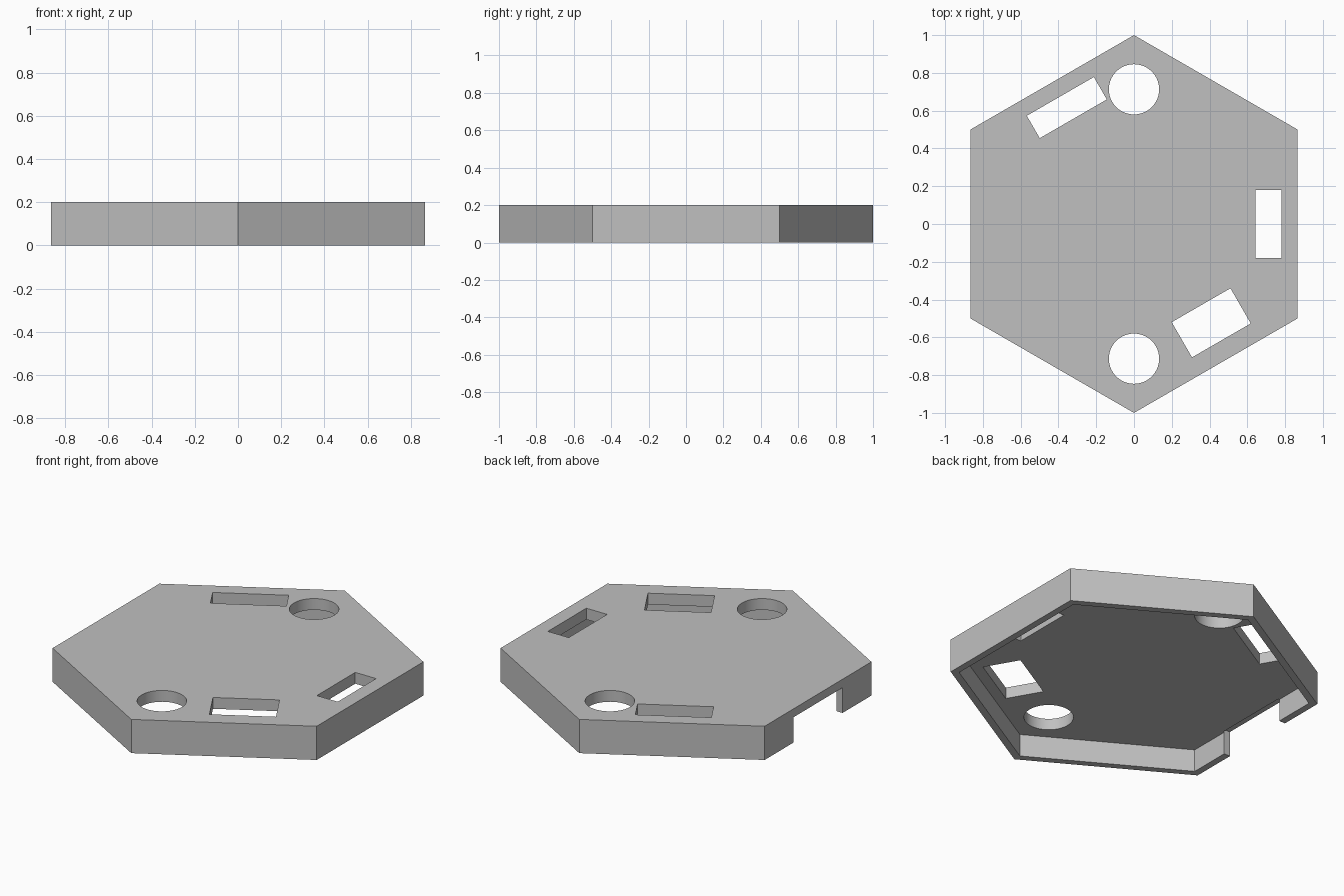
import bpy
from math import radians, cos, sin

cube = bpy.data.objects.get("Cube")
if cube:
    bpy.data.objects.remove(cube, do_unlink=True)

HEIGHT = 0.2
PLATE = 0.067
WALL = 0.04
NOTCH_TOP = 0.15

grey = bpy.data.materials.new("light_grey")
grey.use_nodes = True
grey.diffuse_color = (0.53, 0.53, 0.53, 1)
grey.node_tree.nodes["Principled BSDF"].inputs["Base Color"].default_value = grey.diffuse_color


def prism(name, sides, radius, z0, z1, x=0, y=0):
    """Upright prism between two heights, with a corner on the y axis."""
    bpy.ops.mesh.primitive_cylinder_add(vertices=sides, radius=radius, depth=z1 - z0,
                                        location=(x, y, (z0 + z1) / 2))
    obj = bpy.context.object
    obj.name = name
    obj.data.materials.append(grey)
    return obj


def block(name, angle, inner, outer, start, end, z0, z1):
    """Box set out from the centre along the direction of one hexagon side."""
    a = radians(angle)
    r, t = (inner + outer) / 2, (start + end) / 2
    bpy.ops.mesh.primitive_cube_add(
        size=1, rotation=(0, 0, a),
        location=(r * cos(a) - t * sin(a), r * sin(a) + t * cos(a), (z0 + z1) / 2))
    obj = bpy.context.object
    obj.name = name
    obj.scale = (outer - inner, end - start, z1 - z0)
    obj.data.materials.append(grey)
    return obj


def cut(target, cutter):
    cutter.hide_render = True
    mod = target.modifiers.new("cut", "BOOLEAN")
    mod.operation = "DIFFERENCE"
    mod.solver = "EXACT"
    mod.object = cutter
    bpy.ops.object.select_all(action="DESELECT")
    target.select_set(True)
    bpy.context.view_layer.objects.active = target
    bpy.ops.object.modifier_apply(modifier=mod.name)
    bpy.data.objects.remove(cutter, do_unlink=True)


# Hexagonal lid, hollow from below
lid = prism("hexagonal_lid", 6, 1, 0, HEIGHT)
cut(lid, prism("cavity", 6, 1 - WALL / cos(radians(30)), -0.1, HEIGHT - PLATE))

# Round holes near the front and back corners
for y in (-0.713, 0.713):
    cut(lid, prism("round_hole", 64, 0.133, 0.08, 0.3, 0, y))

# Rectangular slots lined up with three of the sides
for angle, inner, outer, start, end in (
        (0, 0.643, 0.78, -0.18, 0.18),
        (120, 0.643, 0.78, -0.205, 0.205),
        (-60, 0.55, 0.765, -0.087, 0.272)):
    cut(lid, block("slot", angle, inner, outer, start, end, 0.08, 0.3))

# Cable notch in the wall on the -x side
cut(lid, block("notch", 180, 0.818, 1, -0.23, 0.23, -0.1, NOTCH_TOP))

bpy.ops.object.select_all(action="DESELECT")
lid.select_set(True)
bpy.context.view_layer.objects.active = lid
bpy.ops.object.shade_smooth_by_angle(angle=radians(30))
